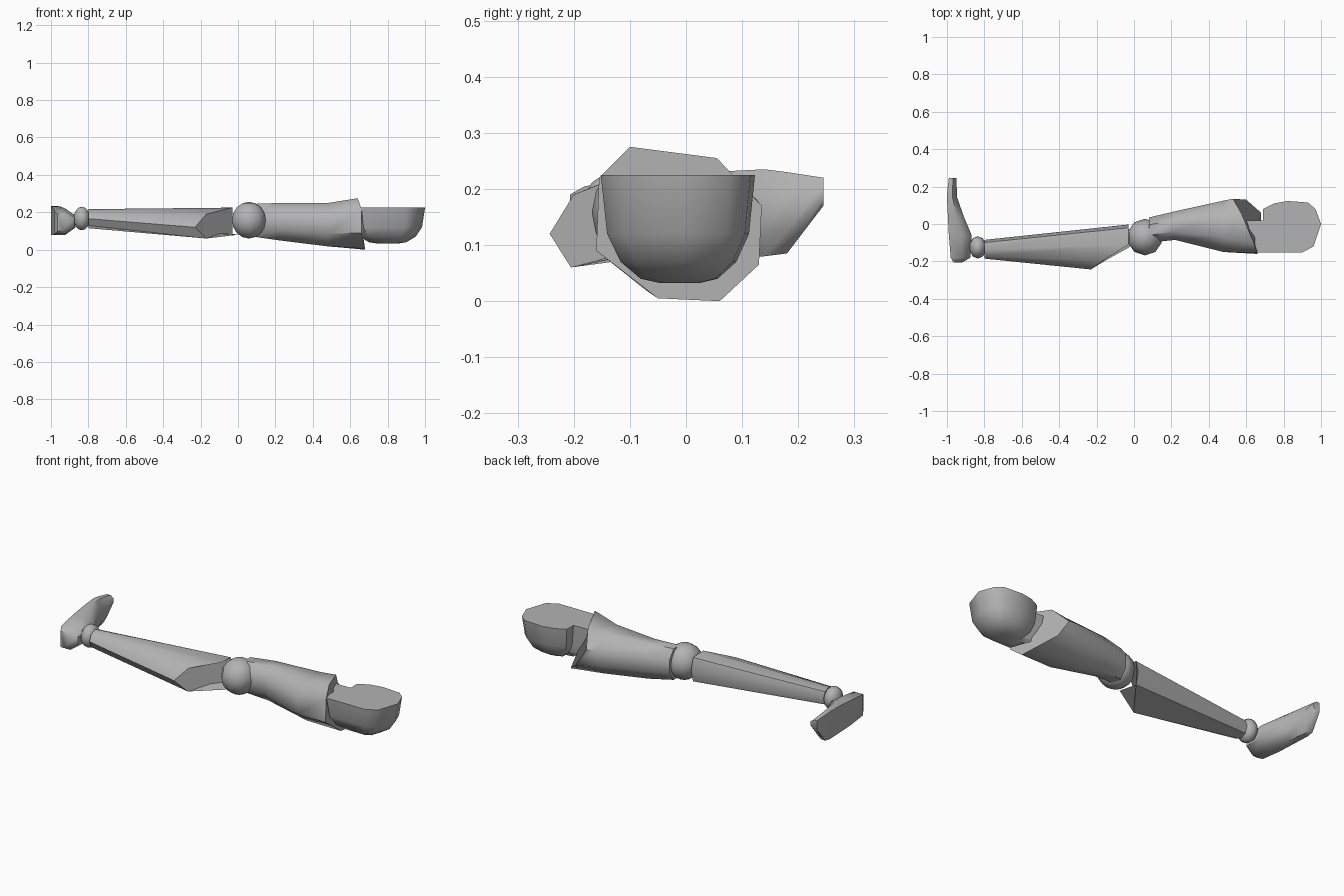
import bpy
import bmesh
from math import sin, cos, pi, radians

old = bpy.data.objects.get("Cube")
if old:
    bpy.data.objects.remove(old, do_unlink=True)

grey = bpy.data.materials.new("plain_grey")
grey.use_nodes = True
COLOUR = (0.45, 0.45, 0.45, 1)
grey.diffuse_color = COLOUR
grey.node_tree.nodes["Principled BSDF"].inputs["Base Color"].default_value = COLOUR


def finish(name, bm, angle):
    """Turn a bmesh into a shaded object."""
    bmesh.ops.recalc_face_normals(bm, faces=bm.faces)
    mesh = bpy.data.meshes.new(name)
    bm.to_mesh(mesh)
    bm.free()
    mesh.materials.append(grey)
    obj = bpy.data.objects.new(name, mesh)
    bpy.context.collection.objects.link(obj)
    bpy.ops.object.select_all(action="DESELECT")
    obj.select_set(True)
    bpy.context.view_layer.objects.active = obj
    bpy.ops.object.shade_smooth_by_angle(angle=radians(angle))
    return obj


def loft(name, rings, angle=50):
    """Skin a row of rings and cap both ends."""
    bm = bmesh.new()
    loops = [[bm.verts.new(p) for p in ring] for ring in rings]
    n = len(loops[0])
    for a, b in zip(loops, loops[1:]):
        for i in range(n):
            j = (i + 1) % n
            bm.faces.new((a[i], a[j], b[j], b[i]))
    bm.faces.new(loops[0])
    bm.faces.new(loops[-1])
    return finish(name, bm, angle)


def octagon(x, y0, y1, z0, z1, turn=0.0):
    """Eight-sided section across x, from the front over the top."""
    grow = 0.5 / cos(turn)
    ry, rz = (y1 - y0) * grow, (z1 - z0) * grow
    return [(x, (y0 + y1) / 2 - ry * cos(turn + i * pi / 4),
             (z0 + z1) / 2 + rz * sin(turn + i * pi / 4)) for i in range(8)]


def ball(name, centre, radii):
    """Low-poly joint."""
    bm = bmesh.new()
    bmesh.ops.create_uvsphere(bm, u_segments=10, v_segments=8, radius=1)
    bmesh.ops.scale(bm, vec=radii, verts=bm.verts)
    bmesh.ops.translate(bm, vec=centre, verts=bm.verts)
    return finish(name, bm, 60)


# Thigh, with a slanted end that meets the hip
thigh_end = [(0.66, -0.155, 0.22), (0.64, -0.10, 0.275), (0.575, 0.055, 0.255),
             (0.53, 0.135, 0.17), (0.60, 0.13, 0.065), (0.68, 0.06, 0.0),
             (0.68, -0.05, 0.005), (0.66, -0.16, 0.09)]
loft("thigh", [
    octagon(0.08, -0.10, 0.035, 0.07, 0.245, pi / 8),
    octagon(0.22, -0.085, 0.068, 0.05, 0.25, pi / 8),
    octagon(0.48, -0.15, 0.125, 0.018, 0.25, pi / 8),
    thigh_end,
])

# Hip bowl, flat on top and notched beside the thigh
rim = [(0.69, 0.02), (0.69, 0.08), (0.75, 0.11), (0.82, 0.123), (0.93, 0.115),
       (0.97, 0.08), (1.0, 0.0), (0.96, -0.12), (0.90, -0.152), (0.66, -0.152),
       (0.60, 0.02)]
levels = [(0.225, 1.0), (0.12, 0.92), (0.07, 0.75), (0.04, 0.5), (0.032, 0.25)]
loft("hip_bowl", [[(0.8 + (x - 0.8) * s, -0.01 + (y + 0.01) * s, z) for x, y in rim]
                  for z, s in levels])

# Shin, with a slanted face at the front below the knee
shin_end = [(-0.23, -0.243, 0.12), (-0.17, -0.20, 0.19), (-0.03, -0.11, 0.225),
            (-0.03, -0.02, 0.22), (-0.03, -0.003, 0.15), (-0.03, -0.02, 0.085),
            (0.0, -0.11, 0.08), (-0.17, -0.205, 0.06)]
loft("shin", [octagon(-0.80, -0.185, -0.085, 0.115, 0.217), shin_end])

# Joints
ball("knee_ball", (0.058, -0.07, 0.158), (0.095, 0.098, 0.098))
ball("ankle_ball", (-0.835, -0.125, 0.167), (0.046, 0.06, 0.063))

# Foot: flat sole towards -x, rounded instep towards +x
foot_sections = [
    (-0.207, -0.965, -0.92, 0.10, 0.19),
    (-0.18, -0.98, -0.875, 0.085, 0.205),
    (-0.06, -0.99, -0.868, 0.08, 0.22),
    (0.04, -0.995, -0.91, 0.08, 0.23),
    (0.14, -1.0, -0.945, 0.08, 0.235),
    (0.18, -0.998, -0.947, 0.085, 0.23),
    (0.245, -0.99, -0.95, 0.17, 0.22),
]


def foot_ring(y, x0, x1, z0, z1):
    dz, xm = (z1 - z0) * 0.28, x0 + (x1 - x0) * 0.55
    return [(x0, y, z0), (xm, y, z0), (x1, y, z0 + dz),
            (x1, y, z1 - dz), (xm, y, z1), (x0, y, z1)]


loft("foot", [foot_ring(*s) for s in foot_sections])
